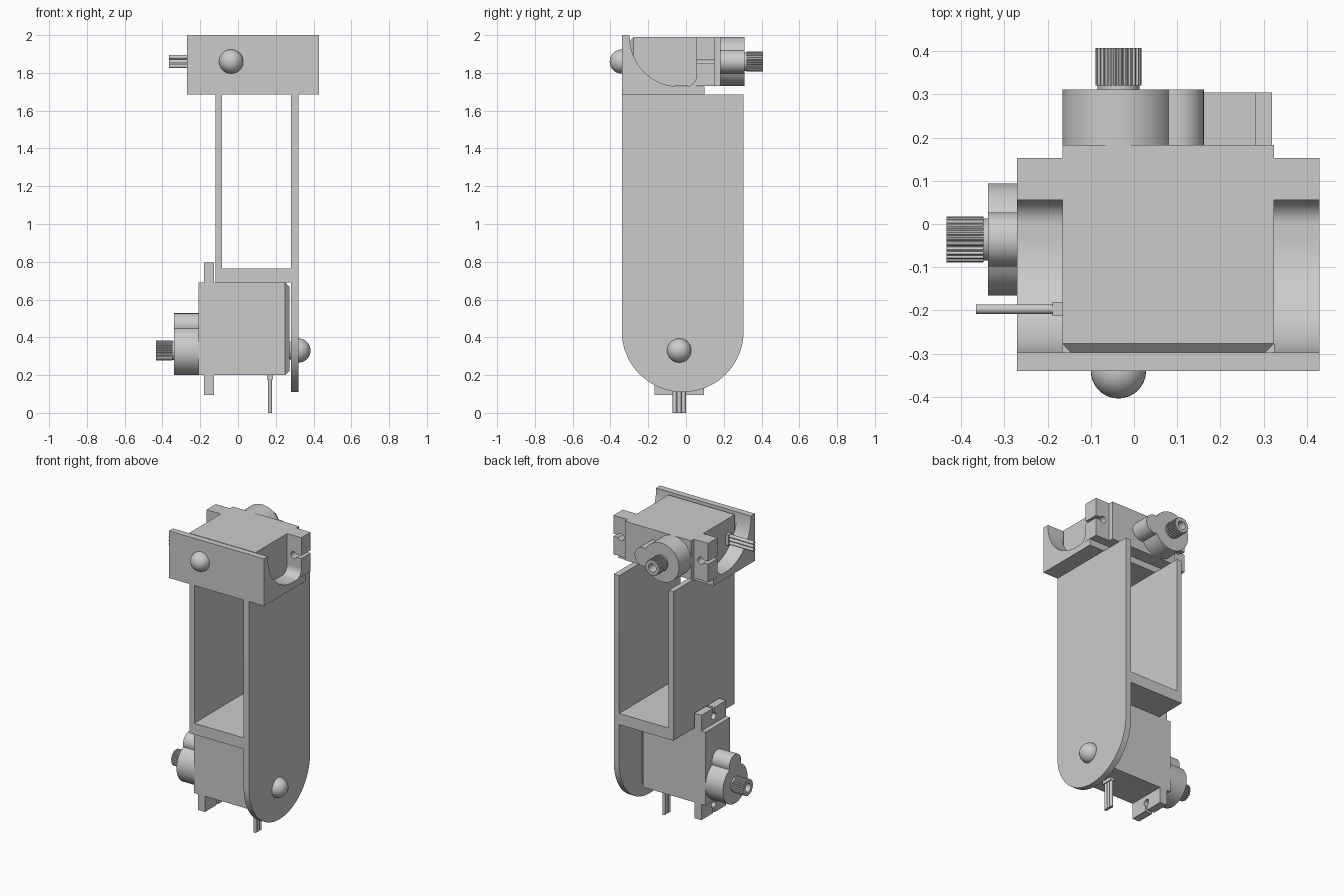
import bpy, bmesh, math
from mathutils import Matrix, Vector

if "Cube" in bpy.data.objects:
    bpy.data.objects.remove(bpy.data.objects["Cube"], do_unlink=True)

GREY = (0.6, 0.6, 0.6, 1)
grey = bpy.data.materials.new("plain_grey")
grey.use_nodes = True
grey.diffuse_color = GREY
grey.node_tree.nodes["Principled BSDF"].inputs["Base Color"].default_value = GREY


def finish(name, bm, matrix):
    bm.transform(matrix)
    bmesh.ops.recalc_face_normals(bm, faces=bm.faces)
    mesh = bpy.data.meshes.new(name)
    bm.to_mesh(mesh)
    bm.free()
    mesh.materials.append(grey)
    obj = bpy.data.objects.new(name, mesh)
    bpy.context.collection.objects.link(obj)
    bpy.ops.object.select_all(action='DESELECT')
    obj.select_set(True)
    bpy.context.view_layer.objects.active = obj
    bpy.ops.object.shade_smooth_by_angle(angle=math.radians(30))


def loft(name, sections, matrix=Matrix()):
    """Join equal-length outlines, given as (points, height), and cap the ends."""
    bm = bmesh.new()
    rings = [[bm.verts.new((x, y, h)) for x, y in pts] for pts, h in sections]
    for a, b in zip(rings, rings[1:]):
        for i in range(len(a)):
            bm.faces.new((a[i - 1], a[i], b[i], b[i - 1]))
    bm.faces.new(rings[0])
    bm.faces.new(rings[-1])
    finish(name, bm, matrix)


def prism(name, pts, low, high, matrix=Matrix()):
    loft(name, [(pts, low), (pts, high)], matrix)


def rect(x0, x1, y0, y1):
    return [(x0, y0), (x1, y0), (x1, y1), (x0, y1)]


def arc(cx, cy, r, start, end, n):
    return [(cx + r * math.cos(start + (end - start) * i / n),
             cy + r * math.sin(start + (end - start) * i / n)) for i in range(n + 1)]


def circle(r, n, cx=0, cy=0):
    return arc(cx, cy, r, 0, math.tau, n)[:-1]


def frame(x_axis, z_axis, origin=(0, 0, 0)):
    x, z = Vector(x_axis), Vector(z_axis)
    m = Matrix((x, z.cross(x), z)).transposed().to_4x4()
    m.translation = origin
    return m


def ears(name, low, high, matrix):
    """Pair of end plates, each with a keyhole slot open to its outer end."""
    for side, edge, label in ((1, 0.36, "far"), (-1, 0.13, "near")):
        hole, slot = 0.023, 0.009
        a = math.asin(slot / hole)
        pts = [(0, -0.13), (0.105, -0.13), (0.105, -slot)]
        pts += arc(0.05, 0, hole, math.tau - a, a, 20)
        pts += [(0.105, slot), (0.105, 0.13), (0, 0.13)]
        prism(f"{label}_{name}", [(side * (edge + x), y) for x, y in pts], low, high, matrix)


def servo(prefix, matrix):
    """Motor unit: output shaft on local z, long side on local x."""
    c = 0.022
    body = rect(-0.13, 0.36, -0.13, 0.13)
    loft(prefix + "_servo_body",
         [(rect(c - 0.13, 0.36 - c, c - 0.13, 0.13 - c), -0.483), (body, -0.46), (body, 0)], matrix)
    ears(prefix + "_mounting_tab", -0.083, -0.03, matrix)

    # Gear housing outlined by two overlapping circles
    d, big, small = 0.135, 0.13, 0.0625
    x = (d * d + big * big - small * small) / (2 * d)
    h = math.sqrt(big * big - x * x)
    a, b = math.atan2(h, x), math.atan2(h, x - d)
    outline = arc(0, 0, big, a, math.tau - a, 48) + arc(d, 0, small, -b, b, 28)[1:-1]
    prism(prefix + "_gear_housing", outline, 0, 0.128, matrix)

    # Collar and toothed hollow shaft
    prism(prefix + "_shaft_collar", circle(0.049, 40), 0.128, 0.138, matrix)
    n = 100
    teeth = [(r * math.cos(i * math.tau / n), r * math.sin(i * math.tau / n))
             for i in range(n) for r in [0.053 if i % 4 < 2 else 0.048]]
    bore = circle(0.028, n)
    loft(prefix + "_toothed_shaft",
         [(teeth, 0.138), (teeth, 0.224), (bore, 0.224), (bore, 0.15)], matrix)

    # Three-wire lead
    along = matrix @ frame((0, 1, 0), (-1, 0, 0), (0, 0, -0.38))
    prism(prefix + "_lead_socket", rect(-0.037, 0.037, -0.016, 0.016), 0.13, 0.153, along)
    for i in (-1, 0, 1):
        prism(f"{prefix}_wire_{i + 2}", circle(0.0115, 14, i * 0.0235), 0.15, 0.33, along)


def dome(name, centre):
    bm = bmesh.new()
    bmesh.ops.create_uvsphere(bm, u_segments=32, v_segments=20, radius=0.064)
    finish(name, bm, Matrix.Translation(centre))


# Motor units
upper = frame((1, 0, 0), (0, 1, 0), (-0.036, 0.183, 1.86))
lower = frame((0, 0, 1), (-1, 0, 0), (-0.21, -0.036, 0.33))
servo("upper", upper)
servo("lower", lower)

# Link frame: outlines lie in the y-z plane and extrude along x
ALONG_X = frame((0, 1, 0), (1, 0, 0))
FRONT, BACK, DECK = -0.34, 0.305, 1.685
radius = (BACK - FRONT) / 2
long_side = [(BACK, DECK), (FRONT, DECK)]
long_side += arc((FRONT + BACK) / 2, 0.11 + radius, radius, math.pi, math.tau, 48)
prism("long_side_plate", long_side, 0.28, 0.32, ALONG_X)
prism("short_side_plate", rect(FRONT, BACK, 0.69, DECK), -0.12, -0.085, ALONG_X)
prism("cross_floor", rect(FRONT, BACK, 0.69, 0.765), -0.085, 0.28, ALONG_X)

# Upper bracket
INNER, SHELF = -0.298, 1.728
prism("bracket_front_plate", rect(FRONT, INNER, DECK, 2), -0.271, 0.43, ALONG_X)
prism("bracket_floor", rect(INNER, 0.097, DECK, SHELF), -0.271, 0.43, ALONG_X)
cheek = arc(-0.036, 1.99, 0.262, math.pi, 1.5 * math.pi, 24)
cheek += arc(0, SHELF + 0.055, 0.055, 1.5 * math.pi, math.tau, 10)
cheek += [(0.055, DECK), (INNER, DECK)]
for label, x0, x1 in (("left", 0.324, 0.43), ("right", -0.271, -0.166)):
    prism(label + "_bracket_cheek", cheek, x0, x1, ALONG_X)
ears("bracket_upright", -0.128, -0.083, upper)

# Pivot domes opposite the shafts
dome("upper_pivot_dome", (-0.036, FRONT, 1.86))
dome("lower_pivot_dome", (0.32, -0.036, 0.33))
